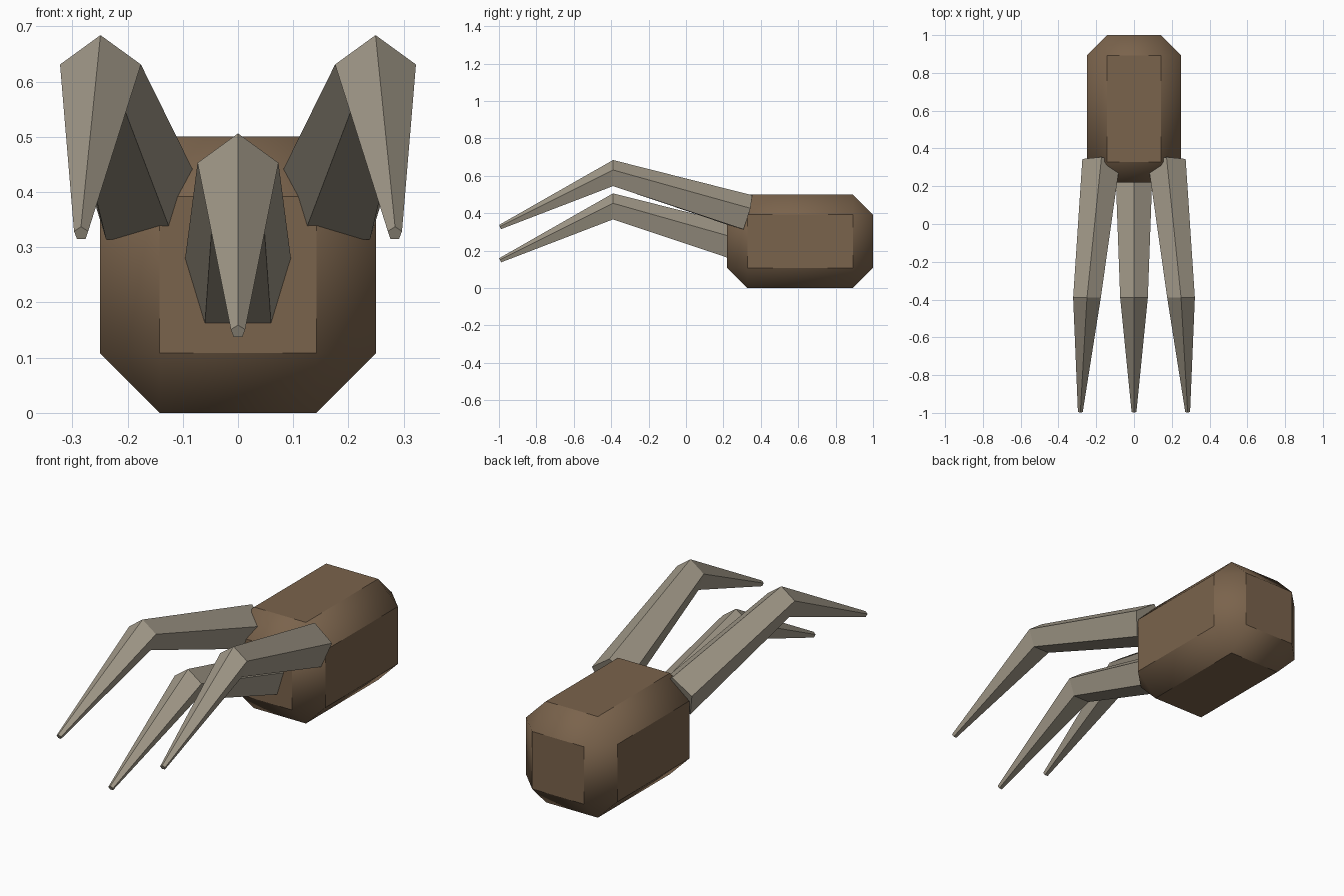
import bpy, bmesh, math
from mathutils import Vector

if "Cube" in bpy.data.objects:
    bpy.data.objects.remove(bpy.data.objects["Cube"])


def material(name, rgb):
    m = bpy.data.materials.new(name)
    m.diffuse_color = (*rgb, 1)
    m.use_nodes = True
    m.node_tree.nodes["Principled BSDF"].inputs["Base Color"].default_value = m.diffuse_color
    return m


brown = material("brown hide", (0.195, 0.125, 0.072))
bone = material("grey bone", (0.36, 0.32, 0.25))


def add_object(name, bm, mat):
    bmesh.ops.recalc_face_normals(bm, faces=bm.faces[:])
    mesh = bpy.data.meshes.new(name)
    bm.to_mesh(mesh)
    bm.free()
    mesh.materials.append(mat)
    obj = bpy.data.objects.new(name, mesh)
    bpy.context.collection.objects.link(obj)
    return obj


# Paw: a box with wide chamfers, smooth on the chamfers and flat on the six sides
bm = bmesh.new()
bmesh.ops.create_cube(bm, size=1)
for v in bm.verts:
    v.co = Vector((v.co.x * 0.5, v.co.y * 0.78 + 0.61, v.co.z * 0.5 + 0.25))
bmesh.ops.bevel(bm, geom=bm.edges[:], offset=0.108, segments=1,
                affect='EDGES', profile=0.5)
bm.normal_update()
for f in bm.faces:
    f.smooth = max(abs(c) for c in f.normal) < 0.99
add_object("paw", bm, brown)


# Claw: five-sided rings at the root, the knuckle bend and the tip
def claw(name, root, bend, tip):
    centres = [Vector(root), Vector(bend), Vector(tip)]
    normals = [centres[0] - centres[1], Vector((0, 1, 0)), centres[1] - centres[2]]
    bm = bmesh.new()
    rings = []
    for c, n, r in zip(centres, normals, (0.105, 0.077, 0.0135)):
        n = n.normalized()
        side = n.cross(Vector((0, 0, 1))).normalized()
        up = side.cross(n)
        angles = [math.tau * i / 5 for i in range(5)]
        rings.append([bm.verts.new(c + side * r * math.sin(a) + up * r * math.cos(a))
                      for a in angles])
    for a, b in zip(rings, rings[1:]):
        for i in range(5):
            j = (i + 1) % 5
            bm.faces.new((a[i], a[j], b[j], b[i]))
    bm.faces.new(rings[0])
    bm.faces.new(rings[-1])
    add_object(name, bm, bone)


claw("middle_claw", (0, 0.325, 0.217), (0, -0.39, 0.429), (0, -0.993, 0.147))
for name, s in (("right_claw", 1), ("left_claw", -1)):
    claw(name, (s * 0.175, 0.325, 0.395), (s * 0.249, -0.39, 0.607),
         (s * 0.284, -0.993, 0.325))
